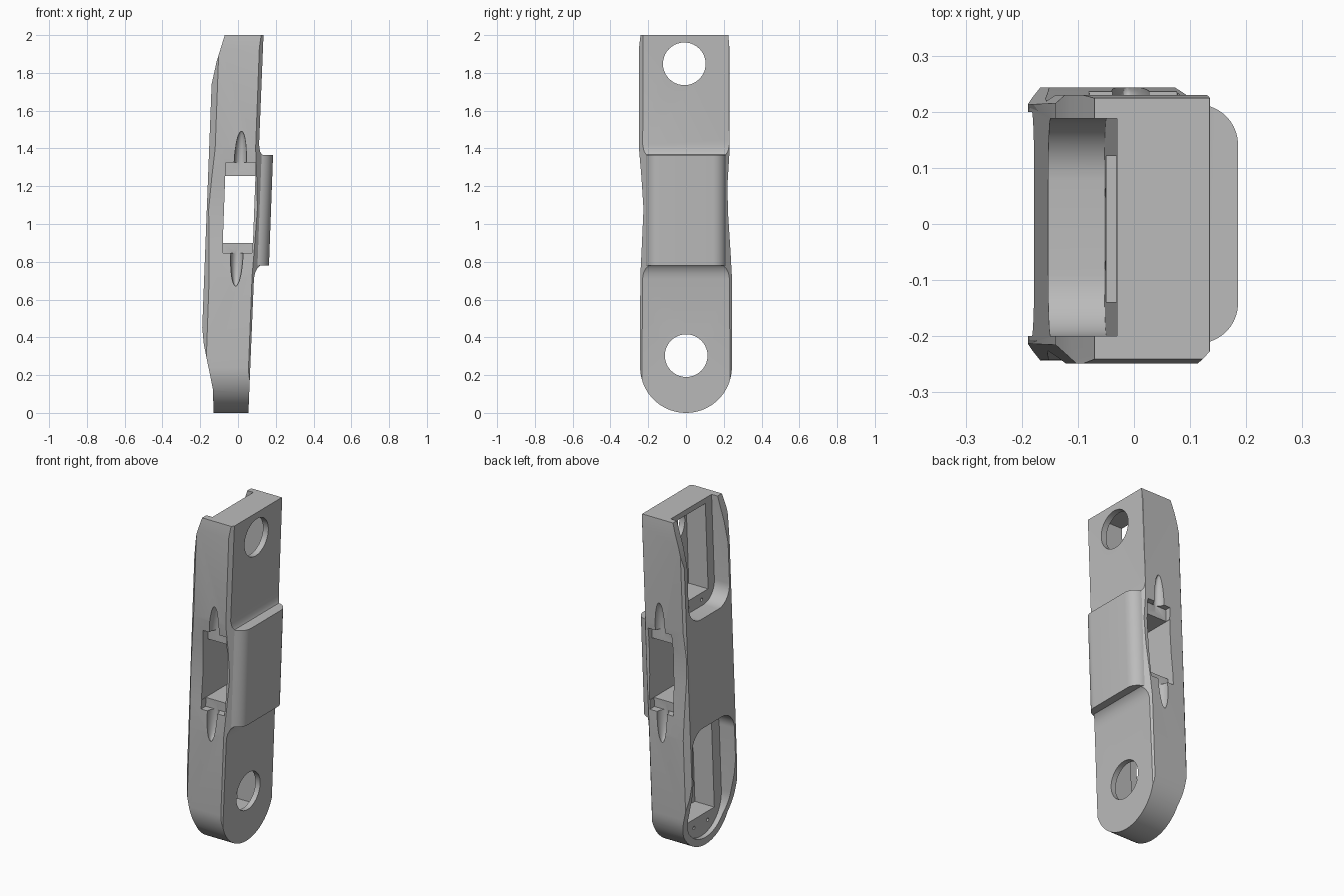
import bpy
import bmesh
from math import sin, cos, pi, radians
from mathutils import Matrix

if "Cube" in bpy.data.objects:
    bpy.data.objects.remove(bpy.data.objects["Cube"], do_unlink=True)

LEAN = 0.037  # the whole link leans slightly towards +x

grey = bpy.data.materials.new("plain_grey")
grey.use_nodes = True
grey.diffuse_color = (0.5, 0.5, 0.5, 1)
grey.node_tree.nodes["Principled BSDF"].inputs["Base Color"].default_value = (0.5, 0.5, 0.5, 1)


def finish(name, bm):
    """Lean the mesh and link it as an object."""
    for v in bm.verts:
        v.co.x += LEAN * (v.co.z - 1)
    bmesh.ops.recalc_face_normals(bm, faces=bm.faces)
    mesh = bpy.data.meshes.new(name)
    bm.to_mesh(mesh)
    bm.free()
    mesh.materials.append(grey)
    obj = bpy.data.objects.new(name, mesh)
    bpy.context.collection.objects.link(obj)
    return obj


def prism(name, pts, axis, lo, hi):
    """Extrude a 2D outline along an axis; the outline uses the other two axes in order."""
    place = {"x": lambda a, b, t: (t, a, b),
             "y": lambda a, b, t: (a, t, b),
             "z": lambda a, b, t: (a, b, t)}[axis]
    bm = bmesh.new()
    low = [bm.verts.new(place(a, b, lo)) for a, b in pts]
    high = [bm.verts.new(place(a, b, hi)) for a, b in pts]
    bm.faces.new(low)
    bm.faces.new(high)
    for i in range(len(pts)):
        j = (i + 1) % len(pts)
        bm.faces.new((low[i], low[j], high[j], high[i]))
    return finish(name, bm)


def rounded(a0, a1, b0, b1, r_low=0, r_high=0, n=10):
    """Rectangle with separate corner radii on its low and high b sides."""
    pts = []
    corners = [(a1, b0, -1, 1, r_low, 3), (a1, b1, -1, -1, r_high, 0),
               (a0, b1, 1, -1, r_high, 1), (a0, b0, 1, 1, r_low, 2)]
    for a, b, sa, sb, r, quarter in corners:
        steps = n if r else 0
        for i in range(steps + 1):
            t = (quarter + i / max(steps, 1)) * pi / 2
            pts.append((a + sa * r + r * cos(t), b + sb * r + r * sin(t)))
    return pts


def circle(a, b, r, n=40):
    return [(a + r * cos(2 * pi * i / n), b + r * sin(2 * pi * i / n)) for i in range(n)]


def ellipsoid(name, centre, size):
    bm = bmesh.new()
    bmesh.ops.create_uvsphere(bm, u_segments=24, v_segments=16, radius=1,
                              matrix=Matrix.Translation(centre) @ Matrix.Diagonal((*size, 1)))
    return finish(name, bm)


def combine(target, tool, operation):
    """Apply a boolean and discard the tool."""
    tool.hide_render = True
    mod = target.modifiers.new("cut", "BOOLEAN")
    mod.operation = operation
    mod.solver = "EXACT"
    mod.object = tool
    bpy.context.view_layer.objects.active = target
    bpy.ops.object.modifier_apply(modifier=mod.name)
    bpy.data.objects.remove(tool, do_unlink=True)


# Main body: side profile
body = prism("link_body", [
    (-0.093, -0.01), (0.092, -0.01), (0.095, 0.71), (0.1, 0.74), (0.11, 0.765), (0.13, 0.785),
    (0.13, 1.36), (0.112, 1.368), (0.102, 1.385), (0.096, 1.42), (0.098, 2),
    (-0.107, 2), (-0.145, 1.86), (-0.167, 1.74), (-0.169, 0.45), (-0.157, 0.36), (-0.099, 0.12)],
    "y", -0.4, 0.4)

# Width outline with round foot and gentle waist
foot = [(0.243 * cos(t), 0.243 + 0.243 * sin(t))
        for t in [pi + pi * i / 36 for i in range(37)]]
waist = [(0.243, 0.72), (0.236, 0.85), (0.223, 1.05), (0.219, 1.2), (0.229, 1.36), (0.23, 1.93),
         (0.22, 2.05), (-0.235, 2.05), (-0.249, 1.93), (-0.249, 1.4), (-0.236, 1.25),
         (-0.225, 1.08), (-0.234, 0.88), (-0.242, 0.72)]
combine(body, prism("width_outline", foot + waist, "x", -0.5, 0.5), "INTERSECT")

# Chamfered long edges
half = [(-0.2, 0.18), (-0.13, 0.255), (0.073, 0.255), (0.14, 0.18)]
section = half + [(u, -y) for u, y in reversed(half)]
combine(body, prism("chamfer_section", section, "z", -0.2, 2.2), "INTERSECT")

# Raised rounded middle cover
cover = [(u, y) for y, u in rounded(-0.213, 0.213, 0.04, 0.172, 0, 0.072)]
combine(body, prism("middle_cover", cover, "z", 0.78, 1.366), "UNION")

# Upper pocket, open at the top, and lower pocket following the round foot
upper = rounded(-0.2, 0.188, 1.385, 2.2, 0.11, 0)
lower = rounded(-0.2, 0.2, 0.043, 0.745, 0.199, 0.11, 16)
combine(body, prism("upper_pocket", upper, "x", -0.5, -0.067), "DIFFERENCE")
combine(body, prism("lower_pocket", lower, "x", -0.5, -0.067), "DIFFERENCE")

# Deeper wells, bearing holes and screw holes in the ledges
for y, z0, z1, hole_z, screw_z in [(-0.009, 1.46, 1.968, 1.848, 1.42),
                                   (0.001, 0.165, 0.67, 0.303, 0.115)]:
    well = rounded(y - 0.13, y + 0.13, z0, z1)
    combine(body, prism("deep_well", well, "x", -0.3, 0.062), "DIFFERENCE")
    combine(body, prism("bearing_hole", circle(y, hole_z, 0.113), "x", 0, 0.3), "DIFFERENCE")
    for side in (-1, 1):
        screw = circle(y + side * 0.065, screw_z, 0.01, 12)
        combine(body, prism("screw_hole", screw, "x", -0.2, -0.02), "DIFFERENCE")

# Window through the middle
window = rounded(-0.077, 0.083, 0.9, 1.255)
combine(body, prism("side_window", window, "y", -0.4, 0.4), "DIFFERENCE")

# Stepped recess and tapered grooves on both sides of the window
for side in (-1, 1):
    lo, hi = sorted((side * 0.192, side * 0.4))
    combine(body, prism("recess", rounded(-0.075, 0.081, 0.846, 1.326), "y", lo, hi), "DIFFERENCE")
    for z in (0.84, 1.33):
        groove = ellipsoid("groove", (0, side * 0.235, z), (0.033, 0.045, 0.17))
        combine(body, groove, "DIFFERENCE")

# Smooth the rounded areas, keep edges crisp
bpy.ops.object.select_all(action="DESELECT")
body.select_set(True)
bpy.context.view_layer.objects.active = body
bpy.ops.object.shade_smooth_by_angle(angle=radians(30))
